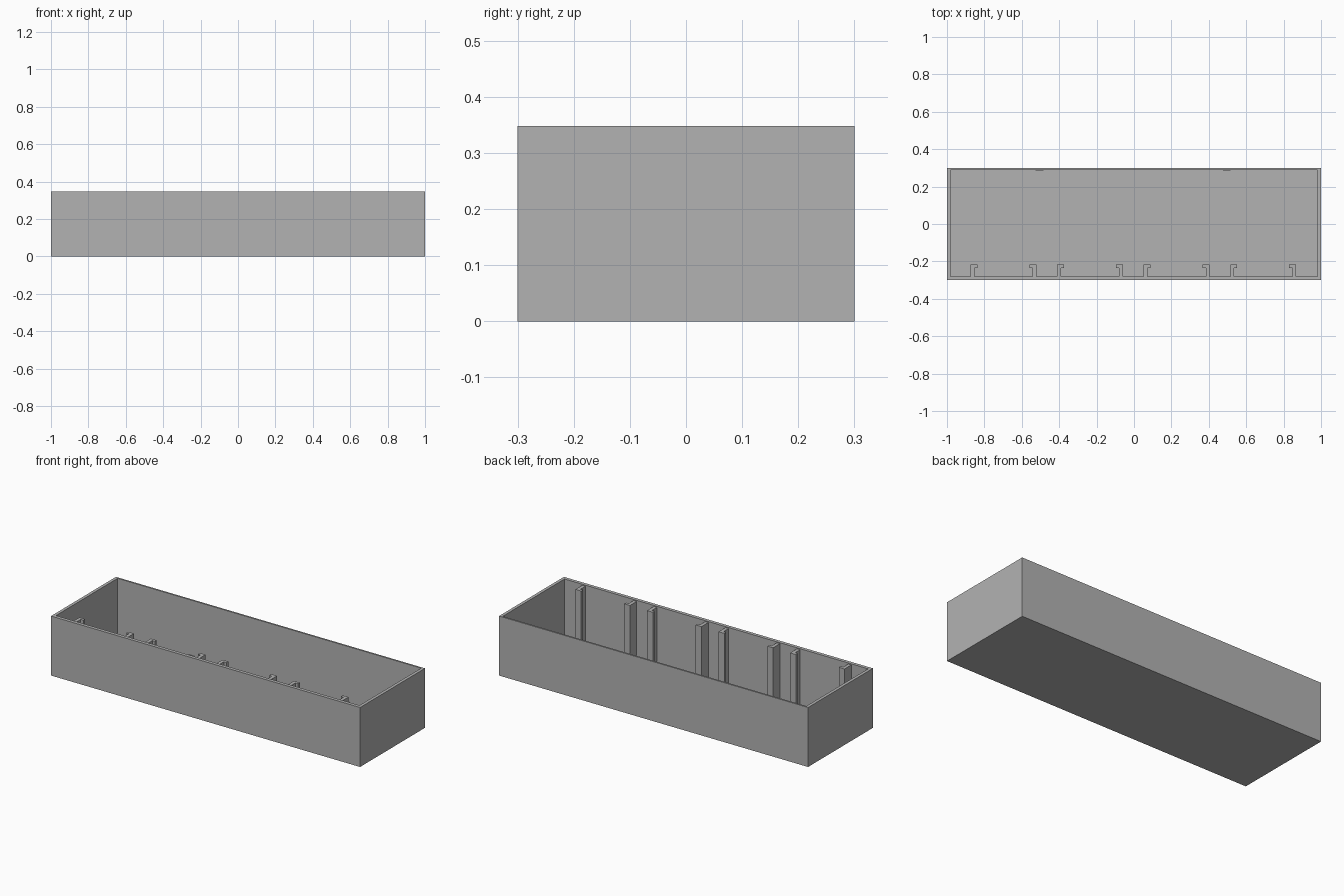
import bpy
import bmesh
import math

if "Cube" in bpy.data.objects:
    bpy.data.objects.remove(bpy.data.objects["Cube"], do_unlink=True)

HEIGHT, FLOOR = 0.348, 0.016
HALF_X, HALF_Y = 1.0, 0.30
INNER_X, INNER_FRONT, INNER_BACK = 0.982, -0.28, 0.29

grey = bpy.data.materials.new("plain grey")
grey.use_nodes = True
grey.diffuse_color = (0.45, 0.45, 0.45, 1)
grey.node_tree.nodes["Principled BSDF"].inputs["Base Color"].default_value = grey.diffuse_color


def finish(name, bm):
    bmesh.ops.recalc_face_normals(bm, faces=bm.faces)
    mesh = bpy.data.meshes.new(name)
    bm.to_mesh(mesh)
    bm.free()
    mesh.materials.append(grey)
    obj = bpy.data.objects.new(name, mesh)
    bpy.context.collection.objects.link(obj)
    return obj


def prism(name, outline, bottom, top):
    """Extrude a plan outline upward into a solid."""
    bm = bmesh.new()
    face = bm.faces.new([bm.verts.new((x, y, bottom)) for x, y in outline])
    up = bmesh.ops.extrude_face_region(bm, geom=[face], use_keep_orig=True)
    verts = [v for v in up["geom"] if isinstance(v, bmesh.types.BMVert)]
    bmesh.ops.translate(bm, verts=verts, vec=(0, 0, top - bottom))
    return finish(name, bm)


# Open tray: inset the top of a block and push the inset down to the floor
bm = bmesh.new()
bmesh.ops.create_cube(bm, size=2)
for v in bm.verts:
    v.co = (v.co.x * HALF_X, v.co.y * HALF_Y, (v.co.z + 1) / 2 * HEIGHT)
top = max(bm.faces, key=lambda f: f.calc_center_median().z)
bmesh.ops.inset_region(bm, faces=[top], thickness=0.01)
for v in top.verts:
    v.co.x = math.copysign(INNER_X, v.co.x)
    v.co.y = INNER_BACK if v.co.y > 0 else INNER_FRONT
well = bmesh.ops.extrude_discrete_faces(bm, faces=[top])["faces"][0]
for v in well.verts:
    v.co.z = FLOOR
finish("tray", bm)

# Four pairs of hooked rails on the inside of the front wall
STEM, HOOK, LIP, TIP = 0.02, 0.037, -0.234, -0.217
for i in range(4):
    centre = -0.698 + 0.463 * i
    for side, label in ((-1, "right"), (1, "left")):
        outer = centre + side * 0.176
        stem, hook = outer - side * STEM, outer - side * HOOK
        prism(f"{label}_rail_{i + 1}",
              [(outer, INNER_FRONT - 0.005), (outer, TIP), (hook, TIP),
               (hook, LIP), (stem, LIP), (stem, INNER_FRONT - 0.005)],
              FLOOR - 0.004, HEIGHT - 0.006)

# Two low rounded stops where the floor meets the back wall
for x, label in ((-0.505, "right"), (0.495, "left")):
    arc = [(x + 0.022 * math.cos(a), INNER_BACK - 0.007 * math.sin(a))
           for a in (math.pi * k / 8 for k in range(9))]
    prism(f"{label}_back_stop", arc, FLOOR - 0.004, FLOOR + 0.01)
